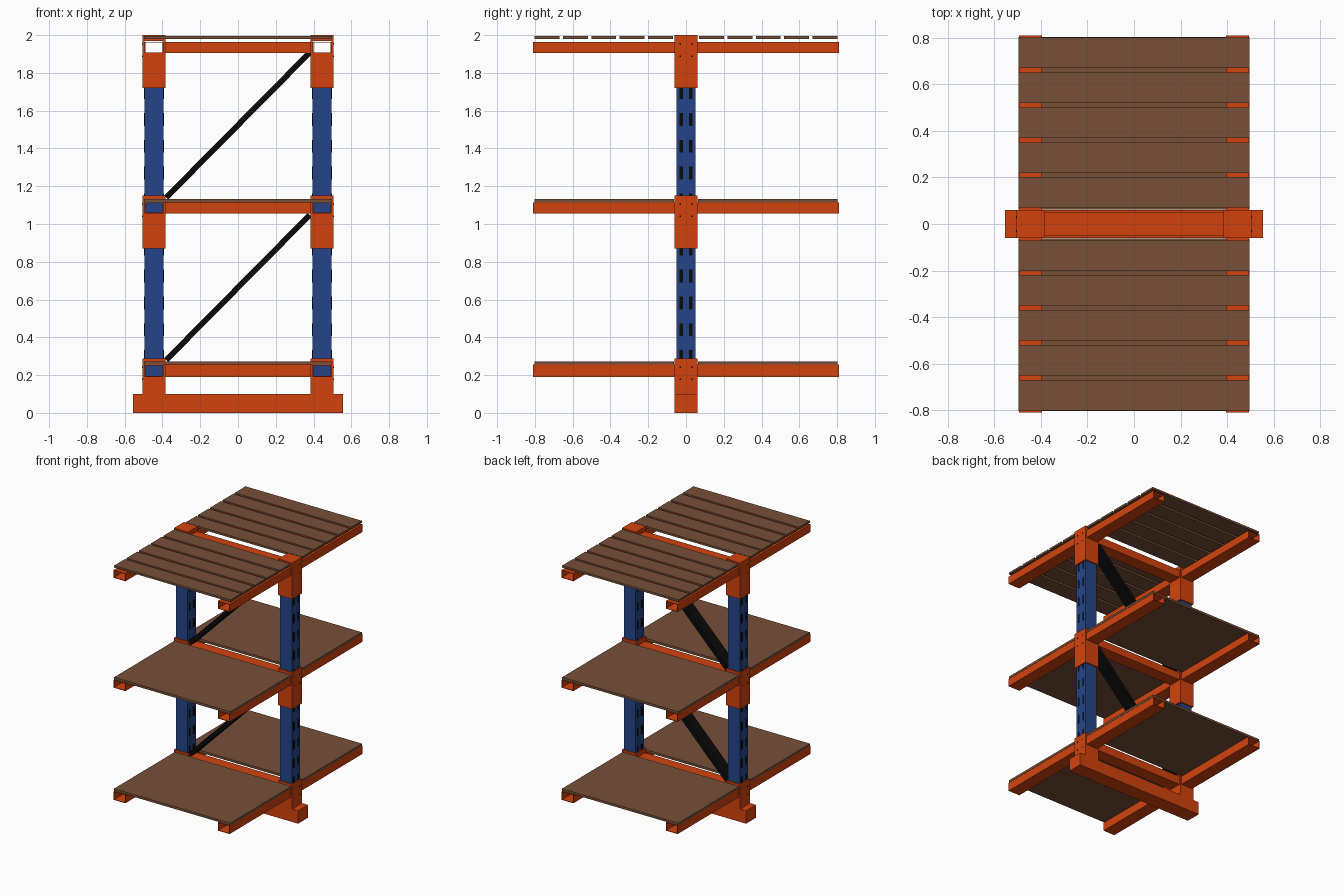
import bpy, bmesh, math
from mathutils import Matrix, Vector

if "Cube" in bpy.data.objects:
    bpy.data.objects.remove(bpy.data.objects["Cube"])


def material(name, rgb):
    m = bpy.data.materials.new(name)
    m.diffuse_color = (*rgb, 1)
    m.use_nodes = True
    m.node_tree.nodes["Principled BSDF"].inputs["Base Color"].default_value = m.diffuse_color
    return m


ORANGE = material("orange_steel", (0.65, 0.055, 0.004))
BLUE = material("blue_steel", (0.018, 0.06, 0.25))
BROWN = material("brown_wood", (0.185, 0.08, 0.04))
BLACK = material("black_steel", (0.003, 0.003, 0.003))


def boxes(name, mat, spans, transform=None):
    """One object from (x0, x1, y0, y1, z0, z1) spans."""
    bm = bmesh.new()
    for x0, x1, y0, y1, z0, z1 in spans:
        mtx = Matrix.Translation(((x0 + x1) / 2, (y0 + y1) / 2, (z0 + z1) / 2)) @ \
            Matrix.Diagonal((abs(x1 - x0), abs(y1 - y0), abs(z1 - z0), 1))
        bmesh.ops.create_cube(bm, size=1, matrix=mtx)
    if transform:
        bm.transform(transform)
    me = bpy.data.meshes.new(name)
    bm.to_mesh(me)
    bm.free()
    me.materials.append(mat)
    ob = bpy.data.objects.new(name, me)
    bpy.context.collection.objects.link(ob)
    return ob


# level name, sleeve bottom, arm bottom, arm top, sleeve top
LEVELS = [("lower", 0.10, 0.19, 0.255, 0.288),
          ("middle", 0.87, 1.056, 1.115, 1.152),
          ("upper", 1.72, 1.904, 1.964, 2.0)]
PX = 0.445   # post centre
T = 0.004    # tube wall

# base beam
boxes("base_beam", ORANGE, [(-0.555, 0.555, -0.06, 0.06, 0, 0.10)])

for side, sx in (("left", -1), ("right", 1)):
    c = PX * sx
    # upright post
    boxes(side + "_post", BLUE, [(c - .05, c + .05, -.05, .05, 0.10, 1.89)])
    # slot plates on the outer and inner post faces
    slots = []
    for top in (0.90, 1.73):
        for k in range(5):
            z = top - 0.142 * k
            for y in (-0.025, 0.025):
                for f in (-1, 1):
                    x = c + f * 0.05
                    slots.append((x - .002, x + .002, y - .009, y + .009, z - .068, z))
    boxes(side + "_post_slots", BLACK, slots)

    for lv, s0, a0, a1, s1 in LEVELS:
        # sleeve: solid below and above the arm, open between side plates
        boxes(f"{side}_{lv}_sleeve", ORANGE, [
            (c - .06, c + .06, -.06, .06, s0, a0),
            (c - .06, c + .06, -.06, .06, a1 + .004, s1),
            (c - .06, c - .05, -.06, .06, a0, a1 + .004),
            (c + .05, c + .06, -.06, .06, a0, a1 + .004)])
        # bolt heads on the outer face
        x = c + sx * 0.06
        zc = (a0 + a1) / 2
        boxes(f"{side}_{lv}_bolts", BLACK,
              [(x - .002, x + .002, y - .004, y + .004, z - .004, z + .004)
               for y in (-.03, .03) for z in (zc - .045, zc + .02)])
        # hollow cantilever arms, front and back
        for end, sy in (("front", -1), ("back", 1)):
            y0, y1 = sorted((0.05 * sy, 0.81 * sy))
            boxes(f"{side}_{lv}_{end}_arm", ORANGE, [
                (c - .05, c - .05 + T, y0, y1, a0, a1),
                (c + .05 - T, c + .05, y0, y1, a0, a1),
                (c - .05 + T, c + .05 - T, y0, y1, a0, a0 + T),
                (c - .05 + T, c + .05 - T, y0, y1, a1 - T, a1)])

for lv, s0, a0, a1, s1 in LEVELS:
    # cross beam between the posts
    boxes(lv + "_cross_beam", ORANGE, [(-.386, .386, -.05, .05, a0, a1)])
    for end, sy in (("front", -1), ("back", 1)):
        if lv == "upper":
            # spaced slats
            boxes(f"upper_{end}_slats", BROWN,
                  [(-.497, .497, sy * (.07 + .15 * k), sy * (.198 + .15 * k + .003), 1.979, 1.995)
                   for k in range(5)])
        else:
            # solid shelf panel
            boxes(f"{lv}_{end}_shelf", BROWN,
                  [(-.497, .497, sy * .063, sy * .803, a1, a1 + .018)])

# diagonal braces
for name, z0, z1 in (("lower_brace", 0.28, 1.048), ("upper_brace", 1.14, 1.908)):
    a, b = Vector((-.38, 0, z0)), Vector((.38, 0, z1))
    d = b - a
    h = d.length / 2
    mtx = Matrix.Translation((a + b) / 2) @ Matrix.Rotation(-math.atan2(d.z, d.x), 4, 'Y')
    boxes(name, BLACK, [(-h, h, -.048, .048, -.015, .015)], mtx)
